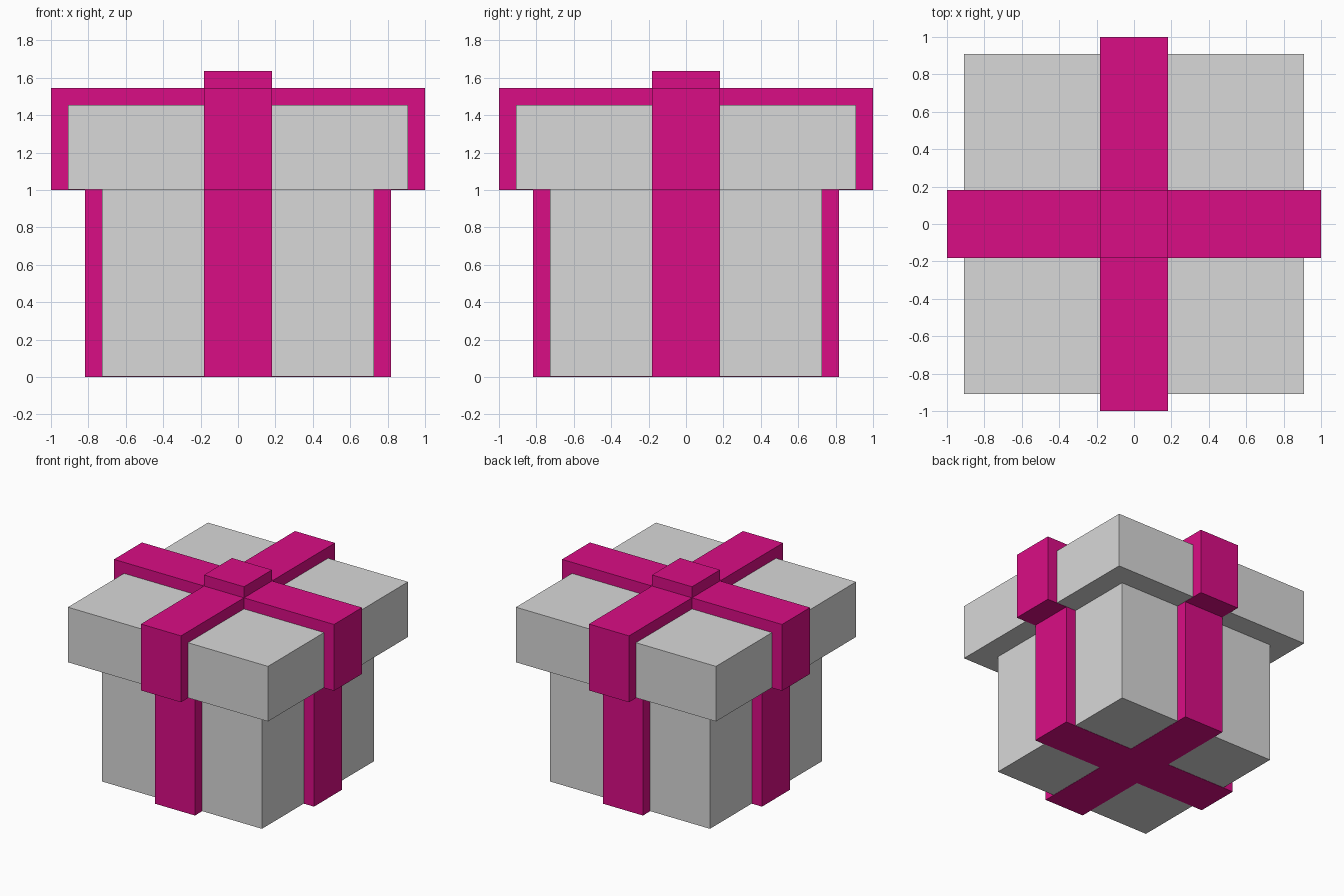
import bpy, bmesh

if "Cube" in bpy.data.objects:
    bpy.data.objects.remove(bpy.data.objects["Cube"])

U = 1 / 11      # module: every dimension is a multiple of this
W = 2 * U       # half width of the ribbon
GAP = 0.002     # keeps paper undersides just above the ribbon undersides


def material(name, color):
    m = bpy.data.materials.new(name)
    m.diffuse_color = (*color, 1)
    m.use_nodes = True
    m.node_tree.nodes["Principled BSDF"].inputs["Base Color"].default_value = m.diffuse_color
    return m


paper = material("grey paper", (0.69, 0.69, 0.69))
ribbon = material("magenta ribbon", (0.70, 0.004, 0.235))


def prism(name, outline, z0, z1, mat):
    """Extrude a flat outline from z0 up to z1."""
    bm = bmesh.new()
    face = bm.faces.new([bm.verts.new((x, y, z0)) for x, y in outline])
    ext = bmesh.ops.extrude_face_region(bm, geom=[face], use_keep_orig=True)
    top = [v for v in ext["geom"] if isinstance(v, bmesh.types.BMVert)]
    bmesh.ops.translate(bm, verts=top, vec=(0, 0, z1 - z0))
    bmesh.ops.recalc_face_normals(bm, faces=bm.faces)
    # split the outline caps cleanly
    bmesh.ops.triangulate(bm, faces=[f for f in bm.faces if len(f.verts) > 4])
    me = bpy.data.meshes.new(name)
    bm.to_mesh(me)
    bm.free()
    me.materials.append(mat)
    ob = bpy.data.objects.new(name, me)
    bpy.context.collection.objects.link(ob)
    return ob


def square(r):
    return [(-r, -r), (r, -r), (r, r), (-r, r)]


def cross(r):
    """Plus-shaped outline reaching r, with arms of the ribbon width."""
    pts, arm = [], [(r, -W), (r, W), (W, W)]
    for _ in range(4):
        pts += arm
        arm = [(-y, x) for x, y in arm]
    return pts


# Box body and its ribbon
prism("box_body", square(8 * U), GAP, 11 * U + GAP, paper)
prism("body_ribbon", cross(9 * U), 0, 11 * U, ribbon)

# Lid and its ribbon
prism("lid", square(10 * U), 11 * U + GAP, 16 * U, paper)
prism("lid_ribbon", cross(11 * U), 11 * U, 17 * U, ribbon)

# Square knot on top
prism("ribbon_knot", square(W), 17 * U, 18 * U, ribbon)
